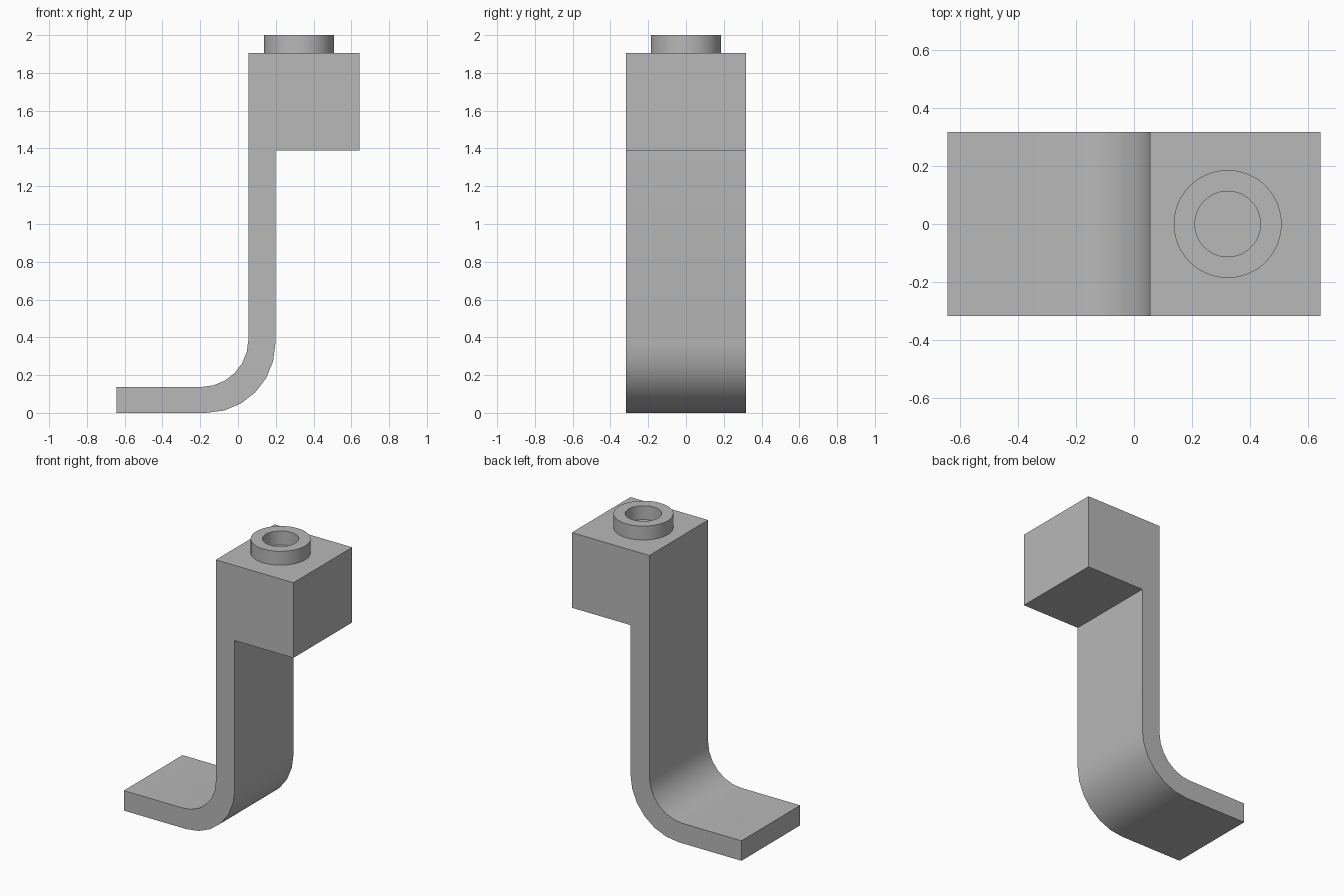
import bpy
import bmesh
from math import cos, sin, pi, radians

cube = bpy.data.objects.get("Cube")
if cube:
    bpy.data.objects.remove(cube, do_unlink=True)

# One plain grey plastic
grey = bpy.data.materials.new("light grey")
grey.use_nodes = True
colour = (0.48, 0.48, 0.48, 1)
grey.diffuse_color = colour
grey.node_tree.nodes["Principled BSDF"].inputs["Base Color"].default_value = colour


def finish(bm, name):
    bmesh.ops.recalc_face_normals(bm, faces=bm.faces)
    mesh = bpy.data.meshes.new(name)
    bm.to_mesh(mesh)
    bm.free()
    mesh.materials.append(grey)
    obj = bpy.data.objects.new(name, mesh)
    bpy.context.collection.objects.link(obj)
    bpy.ops.object.select_all(action='DESELECT')
    obj.select_set(True)
    bpy.context.view_layer.objects.active = obj
    bpy.ops.object.shade_smooth_by_angle(angle=radians(30))
    return obj


def bend(corner_x, corner_z, r, steps=6):
    """Quarter arc rounding a corner, from the floor side up to the wall."""
    cx, cz = corner_x - r, corner_z + r
    return [(cx + r * sin(a), cz - r * cos(a))
            for a in (pi / 2 * i / steps for i in range(steps + 1))]


# Bracket: foot, bend, upright and block as one extruded side profile
half_depth = 0.318
wall_in, wall_out, foot_top = 0.055, 0.198, 0.137
block_low, block_top, end = 1.39, 1.905, 0.643
profile = [(-end, 0)] + bend(wall_out, 0, 0.367)
profile += [(wall_out, block_low), (end, block_low), (end, block_top), (wall_in, block_top)]
profile += bend(wall_in, foot_top, 0.25)[::-1] + [(-end, foot_top)]

bm = bmesh.new()
side = bm.faces.new([bm.verts.new((x, -half_depth, z)) for x, z in profile])
moved = bmesh.ops.extrude_face_region(bm, geom=[side], use_keep_orig=True)["geom"]
bmesh.ops.translate(bm, vec=(0, 2 * half_depth, 0),
                    verts=[v for v in moved if isinstance(v, bmesh.types.BMVert)])
finish(bm, "bracket")

# Hollow stud: a turned ring standing on the block
outer, inner, height, sides = 0.186, 0.113, 2 - block_top, 48
bm = bmesh.new()
section = [(outer, 0), (outer, height), (inner, height), (inner, 0)]
rings = [[bm.verts.new((r * cos(2 * pi * i / sides), r * sin(2 * pi * i / sides), z))
          for i in range(sides)] for r, z in section]
for a, b in zip(rings, rings[1:] + rings[:1]):
    for i in range(sides):
        j = (i + 1) % sides
        bm.faces.new((a[i], a[j], b[j], b[i]))
stud = finish(bm, "hollow_stud")
stud.location = (0.323, 0, block_top)
